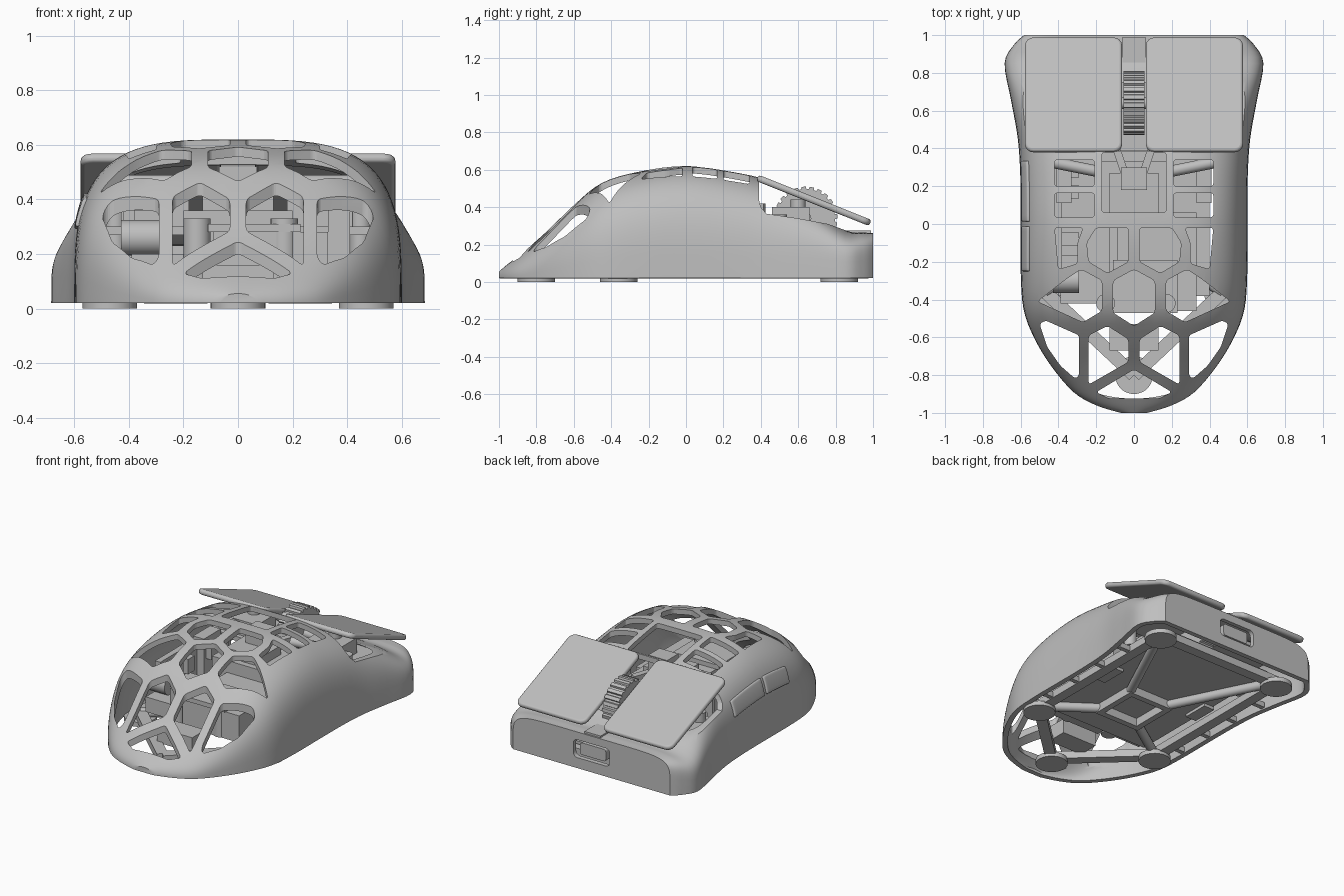
import bpy, bmesh, math
from mathutils import Vector, Matrix

cube = bpy.data.objects.get("Cube")
if cube:
    bpy.data.objects.remove(cube, do_unlink=True)

grey = bpy.data.materials.new("plain grey")
grey.use_nodes = True
grey.diffuse_color = (0.52, 0.52, 0.52, 1)
grey.node_tree.nodes["Principled BSDF"].inputs["Base Color"].default_value = grey.diffuse_color


def finish(name, bm, smooth=True):
    mesh = bpy.data.meshes.new(name)
    bm.to_mesh(mesh)
    bm.free()
    mesh.materials.append(grey)
    ob = bpy.data.objects.new(name, mesh)
    bpy.context.collection.objects.link(ob)
    if smooth:
        shade(ob)
    return ob


def shade(ob):
    bpy.ops.object.select_all(action="DESELECT")
    ob.select_set(True)
    bpy.context.view_layer.objects.active = ob
    bpy.ops.object.shade_smooth_by_angle(angle=math.radians(35))


def add_prism(bm, pts, lo, hi, axis="z", round_by=0):
    """Extrude a flat outline along z, a (y, z) outline along x or an (x, z) outline along y."""
    part = bmesh.new()
    i = "xyz".index(axis)
    part.faces.new([part.verts.new((*p[:i], lo, *p[i:])) for p in map(tuple, pts)])
    if round_by:
        bmesh.ops.bevel(part, geom=part.verts[:], offset=round_by, segments=4,
                        affect="VERTICES", profile=0.5)
    out = bmesh.ops.extrude_face_region(part, geom=part.faces[:])
    moved = [v for v in out["geom"] if isinstance(v, bmesh.types.BMVert)]
    step = Vector()
    step[i] = hi - lo
    bmesh.ops.translate(part, verts=moved, vec=step)
    bmesh.ops.recalc_face_normals(part, faces=part.faces[:])
    tmp = bpy.data.meshes.new("tmp")
    part.to_mesh(tmp)
    part.free()
    bm.from_mesh(tmp)
    bpy.data.meshes.remove(tmp)


def prism(name, *args, **kw):
    bm = bmesh.new()
    add_prism(bm, *args, **kw)
    return finish(name, bm)


def rect(x, y, hx, hy):
    return [(x - hx, y - hy), (x + hx, y - hy), (x + hx, y + hy), (x - hx, y + hy)]


def box(name, x, y, hx, hy, lo, hi):
    return prism(name, rect(x, y, hx, hy), lo, hi)


def rod(name, a, b, r, sides=24):
    a, b = Vector(a), Vector(b)
    bm = bmesh.new()
    turn = (b - a).to_track_quat("Z", "Y").to_matrix().to_4x4()
    bmesh.ops.create_cone(bm, cap_ends=True, segments=sides, radius1=r, radius2=r,
                          depth=(b - a).length, matrix=Matrix.Translation((a + b) / 2) @ turn)
    return finish(name, bm)


def strut(name, a, b, half, lo, hi):
    a, b = Vector(a), Vector(b)
    d = (b - a).normalized() * half
    n = Vector((-d.y, d.x))
    return prism(name, [a - n, b - n, b + n, a + n], lo, hi)


# Body stations: y, half width, height, squareness
FLOOR = 0.02
stations = [Vector(s) for s in (
    (-1, .07, .055, 2), (-.96, .2, .09, 2.2), (-.89, .32, .145, 2.5), (-.75, .44, .265, 3),
    (-.6, .53, .41, 3.2), (-.45, .585, .53, 3.3), (-.25, .6, .59, 3.5), (0, .6, .62, 3.5),
    (.25, .602, .59, 3.5), (.45, .615, .54, 3.5), (.65, .65, .43, 4), (.85, .685, .28, 5),
    (.95, .635, .265, 6), (1, .582, .262, 7))]


def station(s):
    i = min(int(s), len(stations) - 2)
    f = s - i
    p, q, r, t = (stations[max(0, min(k, len(stations) - 1))] for k in range(i - 1, i + 3))
    return q + (r - p) * (f / 2) + (p * 2 - q * 5 + r * 4 - t) * (f * f / 2) \
        + (q * 3 - p - r * 3 + t) * (f ** 3 / 2)


def body_point(s, t):
    y, w, h, n = station(s)
    c, k = math.cos(t), max(0, math.sin(t))
    return (math.copysign(abs(c) ** (2 / n), c) * w, y, FLOOR + (h - FLOOR) * k ** (2 / n))


def loft(s_list, t_list, caps=False):
    bm = bmesh.new()
    rings = [[bm.verts.new(body_point(s, t)) for t in t_list] for s in s_list]
    for a, b in zip(rings, rings[1:]):
        for i in range(len(a) - 1):
            bm.faces.new((a[i], b[i], b[i + 1], a[i + 1]))
    if caps:
        bm.faces.new(rings[0])
        bm.faces.new(rings[-1][::-1])
    return bm


def span(a, b, n):
    return [a + (b - a) * i / n for i in range(n + 1)]


def solidify(ob, thick, offset):
    m = ob.modifiers.new("thickness", "SOLIDIFY")
    m.thickness, m.offset, m.use_even_offset = thick, offset, False


shell = finish("shell", loft(span(0, 13, 52), span(0, math.pi, 48), True), False)
solidify(shell, 0.034, -1)

# Honeycomb and deck openings; one side each, mirrored below
centre_holes = [
    [(0, -.77), (.2, -.89), (.13, -.925), (-.13, -.925), (-.2, -.89)],
    [(-.11, -.3), (0, -.24), (.11, -.3), (.11, -.47), (0, -.54), (-.11, -.47)],
    rect(0, .22, .17, .16)]
side_holes = [
    [(.03, -.61), (.14, -.54), (.24, -.59), (.24, -.85), (.03, -.73)],
    [(.29, -.59), (.47, -.51), (.5, -.53), (.46, -.65), (.39, -.75), (.31, -.82), (.29, -.8)],
    [(.17, -.3), (.28, -.24), (.37, -.3), (.51, -.41), (.27, -.52), (.17, -.46)],
    [(.03, -.02), (.2, -.02), (.25, -.1), (.24, -.2), (.14, -.26), (.03, -.2)],
    [(.27, -.02), (.42, -.02), (.4, -.24), (.3, -.21), (.3, -.1)],
    rect(.315, .1, .105, .065), rect(.315, .27, .105, .07)]
bm = bmesh.new()
for hole in centre_holes + side_holes + [[(-x, y) for x, y in h] for h in side_holes]:
    add_prism(bm, hole, .075, .8, round_by=.016)
holes = finish("hole_cutter", bm, False)
front_cut = prism("front_cutter", [(.385, .9), (.39, .44), (.4, .4), (.43, .365), (.6, .34),
                                   (.76, .31), (.87, .27), (.9, .9)], -.9, .9, axis="x")
port_cut = prism("port_cutter", rect(0, .15, .135, .06), .9, 1.1, axis="y", round_by=.03)
cutters = (front_cut, holes, port_cut)
for cutter in cutters:
    cutter.hide_render = True
    m = shell.modifiers.new("cut", "BOOLEAN")
    m.operation, m.solver, m.object, m.use_self = "DIFFERENCE", "EXACT", cutter, True
graph = bpy.context.evaluated_depsgraph_get()
cut_mesh = bpy.data.meshes.new_from_object(shell.evaluated_get(graph))
shell.modifiers.clear()
shell.data = cut_mesh
for cutter in cutters:
    bpy.data.objects.remove(cutter, do_unlink=True)
shade(shell)

# Thumb buttons follow the body surface
for name, a, b in (("rear_thumb_button", 6, 6.95), ("front_thumb_button", 7.05, 8.4)):
    button = finish(name, loft(span(a, b, 10), span(math.pi - .52, math.pi - .29, 6)))
    solidify(button, .022, .1)
    m = button.modifiers.new("soft", "BEVEL")
    m.width, m.segments = .008, 3

# Click plates
for side in (-1, 1):
    plate = prism("click_plate", rect(side * .32, 0, .257, .325), -.035, 0, round_by=.045)
    plate.location, plate.rotation_euler = (0, .69, .452), (-.38, 0, 0)
    m = plate.modifiers.new("soft", "BEVEL")
    m.width, m.segments = .014, 3
    # Switches, their plungers and the click plate hinges
    box("switch", side * .3, .56, .12, .1, .3, .4)
    box("switch_board", side * .32, .6, .2, .17, .27, .3)
    rod("plunger", (side * .3, .6, .38), (side * .3, .6, .44), .04)
    rod("hinge_rod", (side * .2, .28, .46), (side * .45, .33, .46), .03)
    rod("switch_post", (side * .45, .5, .1), (side * .45, .5, .36), .04)
    strut("wheel_brace", (side * .1, .42), (side * .04, .24), .02, .34, .42)
    box("frame_tab", side * .37, .2, .04, .09, .06, .4)

# Scroll wheel with ribs
rib = [(.64 + r * math.cos(a), .34 + r * math.sin(a))
       for i in range(24) for a, r in ((math.tau * (i + f) / 24, r)
                                       for f, r in ((0, .17), (.5, .17), (.6, .157), (.9, .157)))]
prism("scroll_wheel", rib, -.055, .055, axis="x")
rod("wheel_axle", (-.13, .64, .34), (.13, .64, .34), .03)
box("front_bridge", 0, .9, .06, .09, .25, .275)
prism("port_plug", rect(0, .15, .095, .04), .87, .985, axis="y", round_by=.015)

# Inner boards and parts
box("main_board", 0, .22, .4, .6, .08, .1)
box("board_step", 0, .17, .2, .16, .1, .36)
box("board_block", 0, .16, .13, .11, .36, .42)
box("sensor_block", 0, .24, .07, .06, .42, .52)
box("battery", .12, -.2, .21, .26, .1, .28)
box("battery_cap", .06, -.33, .17, .14, .28, .31)
box("side_board", -.26, -.2, .13, .22, .1, .2)
box("thumb_board", -.4, .02, .02, .3, .1, .38)
for y in (-.2, -.08, .17, .28):
    box("thumb_switch", -.36, y, .07, .035, .26, .36)
rod("front_post", (-.43, -.3, .26), (-.29, -.3, .26), .065)
for x in (-.15, .17):
    rod("standing_post", (x, -.42, .1), (x, -.42, .33), .05)
box("rear_socket", 0, -.6, .13, .07, .06, .16)

# Base frame, joined to five round feet
feet = [(.47, .82), (.47, -.36), (0, -.8), (-.47, -.36), (-.47, .82)]
for i, foot in enumerate(feet):
    rod("foot", (*foot, 0), (*foot, .03), .1, 48)
    strut("base_rail", foot, feet[(i + 1) % 5], .035, FLOOR, .07)
for sx in (-1, 1):
    for sy, foot_y in ((-1, -.36), (1, .82)):
        rod("base_brace", (sx * .15, sy * .15, .06), (sx * .47, foot_y, .05), .03)
    for y in (-.2, .05, .3, .55):
        box("base_link", sx * .53, y, .06, .015, .025, .06)
    box("tray_side", sx * .15, 0, .02, .17, .025, .08)
    box("tray_end", 0, sx * .15, .15, .02, .025, .08)
